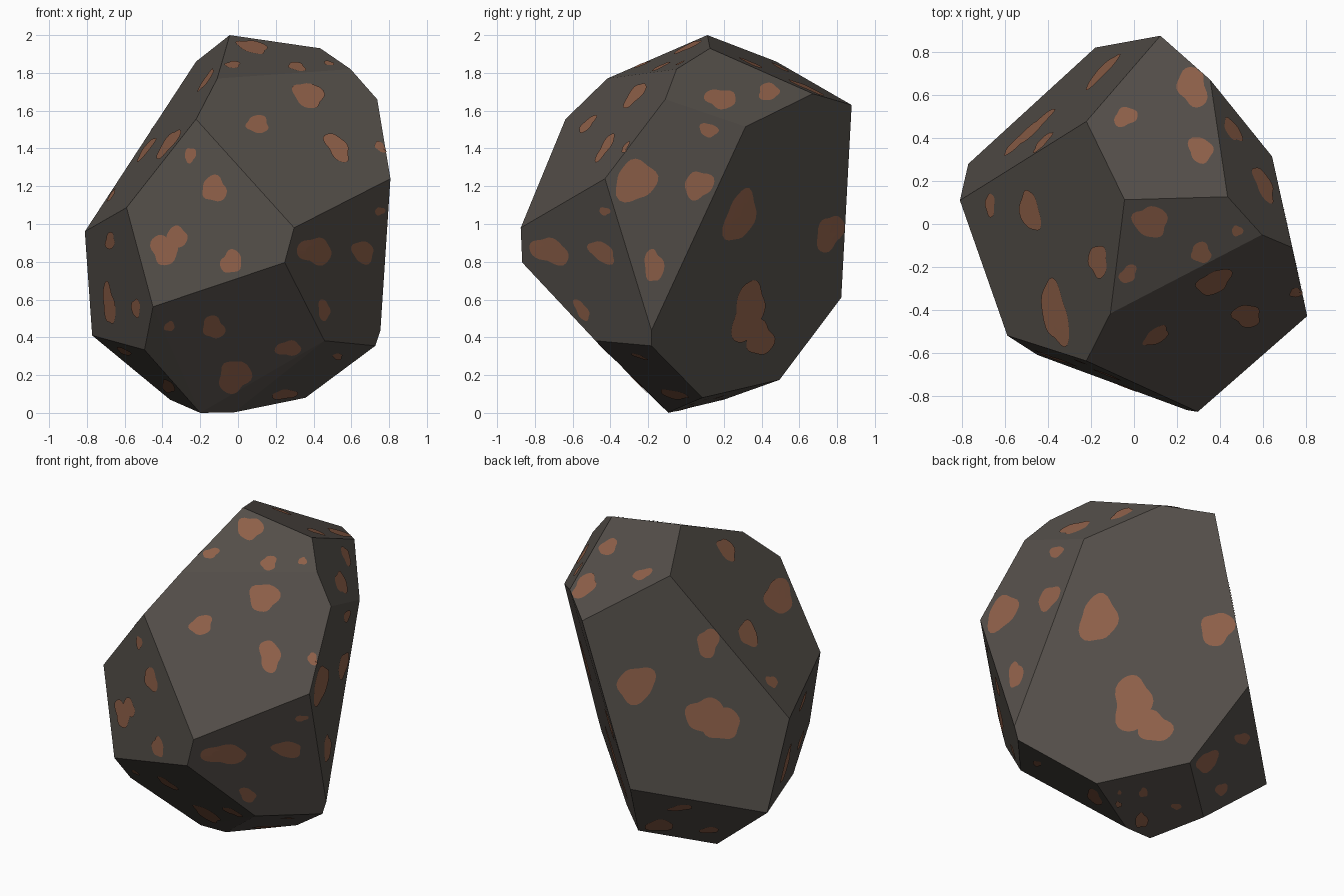
import bpy, bmesh, math, random
from mathutils import Vector
from mathutils.bvhtree import BVHTree

if "Cube" in bpy.data.objects:
    bpy.data.objects.remove(bpy.data.objects["Cube"])

random.seed(4)


def material(name, rgb):
    m = bpy.data.materials.new(name)
    m.diffuse_color = (*rgb, 1)
    m.use_nodes = True
    m.node_tree.nodes["Principled BSDF"].inputs["Base Color"].default_value = m.diffuse_color
    return m


STONE = material("dark_stone", (0.088, 0.077, 0.067))
RUST = material("rust_brown", (0.275, 0.118, 0.067))


def add_object(name, bm, mat):
    me = bpy.data.meshes.new(name)
    bm.to_mesh(me)
    me.materials.append(mat)
    ob = bpy.data.objects.new(name, me)
    bpy.context.collection.objects.link(ob)
    return ob


# Boulder: convex hull of its corner points, coplanar triangles merged
CORNERS = [
    (-.044, .113, 2.0), (.436, .127, 1.93), (.596, -.05, 1.82), (.737, -.11, 1.66),
    (.807, -.429, 1.24), (.754, -.183, .437), (.727, -.183, .355), (.357, .087, .08),
    (-.02, -.093, .003), (-.2, -.093, 0), (-.36, .2, .07), (-.772, .28, .41),
    (-.811, .11, .96), (-.222, .478, 1.86), (-.11, -.417, 1.77), (-.222, -.638, 1.555),
    (-.59, -.52, 1.087), (-.45, -.61, .562), (-.495, -.38, .334), (.247, -.867, .796),
    (.297, -.875, .98), (.458, -.479, .382), (-.008, .495, .175), (.123, .877, 1.63),
    (.355, .672, 1.69), (.643, .315, 1.515), (-.18, .822, .61),
]
rock = bmesh.new()
for c in CORNERS:
    rock.verts.new(c)
bmesh.ops.convex_hull(rock, input=rock.verts[:])
tree = BVHTree.FromBMesh(rock)
bmesh.ops.dissolve_limit(rock, angle_limit=math.radians(3.5),
                         verts=rock.verts[:], edges=rock.edges[:])
bmesh.ops.recalc_face_normals(rock, faces=rock.faces[:])
add_object("boulder", rock, STONE)


class View:
    """Projection direction: turn about z, elevation, origin and units of its drawing plane."""

    def __init__(self, turn, elev, cx, cy, scale):
        t, e = math.radians(turn), math.radians(elev)
        self.right = Vector((math.cos(t), math.sin(t), 0))
        self.up = Vector((-math.sin(t) * math.sin(e), math.cos(t) * math.sin(e), math.cos(e)))
        self.fwd = self.up.cross(self.right)
        self.cx, self.cy, self.scale = cx, cy, scale

    def hit(self, px, py):
        p = self.right * ((px - self.cx) / self.scale) + self.up * ((self.cy - py) / self.scale)
        loc, nor, _, _ = tree.ray_cast(p - self.fwd * 6, self.fwd)
        return None if loc is None else loc + nor * 0.004


FRONT = View(0, 0, 238.5, 413, 189)
RIGHT = View(90, 0, 686.5, 413, 189)
TOP = View(0, 90, 1134.5, 225, 215)
FRONT_RIGHT = View(35, 25, 238, 828.6, 172.8)
BACK_LEFT = View(215, 25, 686, 828, 172.8)
BELOW = View(140, -30, 1132.6, 822, 172.8)


def patches(name, view, blobs, seg=28):
    """Thin wobbly blobs (x, y, half width, half height, tilt) draped on the boulder."""
    bm = bmesh.new()
    for x, y, rx, ry, tilt in blobs:
        ph = [random.uniform(0, 6.28) for _ in range(3)]
        ct, st = math.cos(math.radians(tilt)), math.sin(math.radians(tilt))
        rings = []
        for frac in (0.5, 1.0):
            ring = []
            for i in range(seg):
                a = 2 * math.pi * i / seg
                r = frac * (1 + .10 * math.sin(2 * a + ph[0]) + .10 * math.sin(3 * a + ph[1])
                            + .05 * math.sin(5 * a + ph[2]))
                u, v = rx * r * math.cos(a), ry * r * math.sin(a)
                du, dv = u * ct - v * st, u * st + v * ct
                p, k = None, 1.0
                while p is None and k > 0.01:      # pull in points that miss the boulder
                    p = view.hit(x + du * k, y - dv * k)
                    k *= 0.9
                ring.append(bm.verts.new(p))
            rings.append(ring)
        mid = bm.verts.new(view.hit(x, y))
        inner, outer = rings
        for i in range(seg):
            j = (i + 1) % seg
            bm.faces.new((mid, inner[i], inner[j]))
            bm.faces.new((inner[i], outer[i], outer[j], inner[j]))
    add_object(name, bm, RUST)


# Rust patches, one group per side of the boulder
patches("rust_upper_front", FRONT_RIGHT, [
    (250, 528, 12, 12, 0), (211, 553, 8, 5, 15), (269, 563, 8, 7, 0), (303, 561, 4, 4, 0),
    (264, 597, 14, 15, 0), (201, 625, 12, 9, 10), (270, 656, 11, 15, 10), (313, 659, 5, 6, 0)])
patches("rust_front_left", FRONT, [
    (191, 155, 6, 7, 0), (215, 189, 13, 12, 0), (165, 250, 13, 15, 0),
    (177, 238, 12, 10, 20), (232, 262, 11, 11, 0)])
patches("rust_left", FRONT, [
    (111, 241, 5, 8, 0), (110, 304, 6, 20, 5), (137, 308, 4, 10, 0)])
patches("rust_lower_front", FRONT, [
    (170, 326, 5, 5, 0), (214, 327, 11, 11, 0), (235, 376, 16, 16, 0), (289, 348, 12, 8, 0)])
patches("rust_lower_right", FRONT, [
    (315, 251, 16, 14, 0), (363, 252, 11, 11, 0), (380, 211, 5, 4, 0), (324, 310, 6, 10, 0)])
patches("rust_lower_edges", FRONT, [
    (285, 394, 12, 5, 5), (338, 356, 5, 3, 0), (169, 386, 8, 5, -45), (125, 351, 7, 3, -25)])
patches("rust_upper_right", RIGHT, [
    (721, 99, 15, 10, 0), (769, 92, 11, 8, 0), (709, 130, 9, 7, 0),
    (636, 181, 21, 20, 0), (699, 185, 14, 14, 0), (654, 266, 9, 17, 0)])
patches("rust_back_right", BELOW, [
    (1097, 619, 19, 23, 0), (1216, 629, 16, 17, 0),
    (1131, 704, 20, 26, -10), (1152, 727, 19, 15, -10)])
patches("rust_underside", BELOW, [
    (1142, 793, 4, 5, 0), (1175, 807, 5, 3, 0), (1140, 821, 6, 8, 0),
    (1117, 805, 3, 3, 0), (1118, 793, 2, 2, 0)])
patches("rust_lower_back", BELOW, [
    (1206, 762, 12, 9, 45), (1241, 739, 7, 6, 0), (1220, 790, 6, 6, 0)])
patches("rust_top", TOP, [
    (1126, 118, 12, 9, 10), (1193, 88, 15, 19, 10), (1201, 151, 12, 13, 0)])
patches("rust_upper_left", TOP, [
    (991, 206, 5, 11, 5), (1031, 212, 9, 22, 10), (1099, 262, 10, 15, 0),
    (1056, 314, 13, 31, 10)])
patches("rust_back_left", BACK_LEFT, [
    (708, 642, 11, 14, 0), (636, 684, 19, 18, 0), (704, 714, 18, 17, 0),
    (722, 724, 19, 15, 0)])
